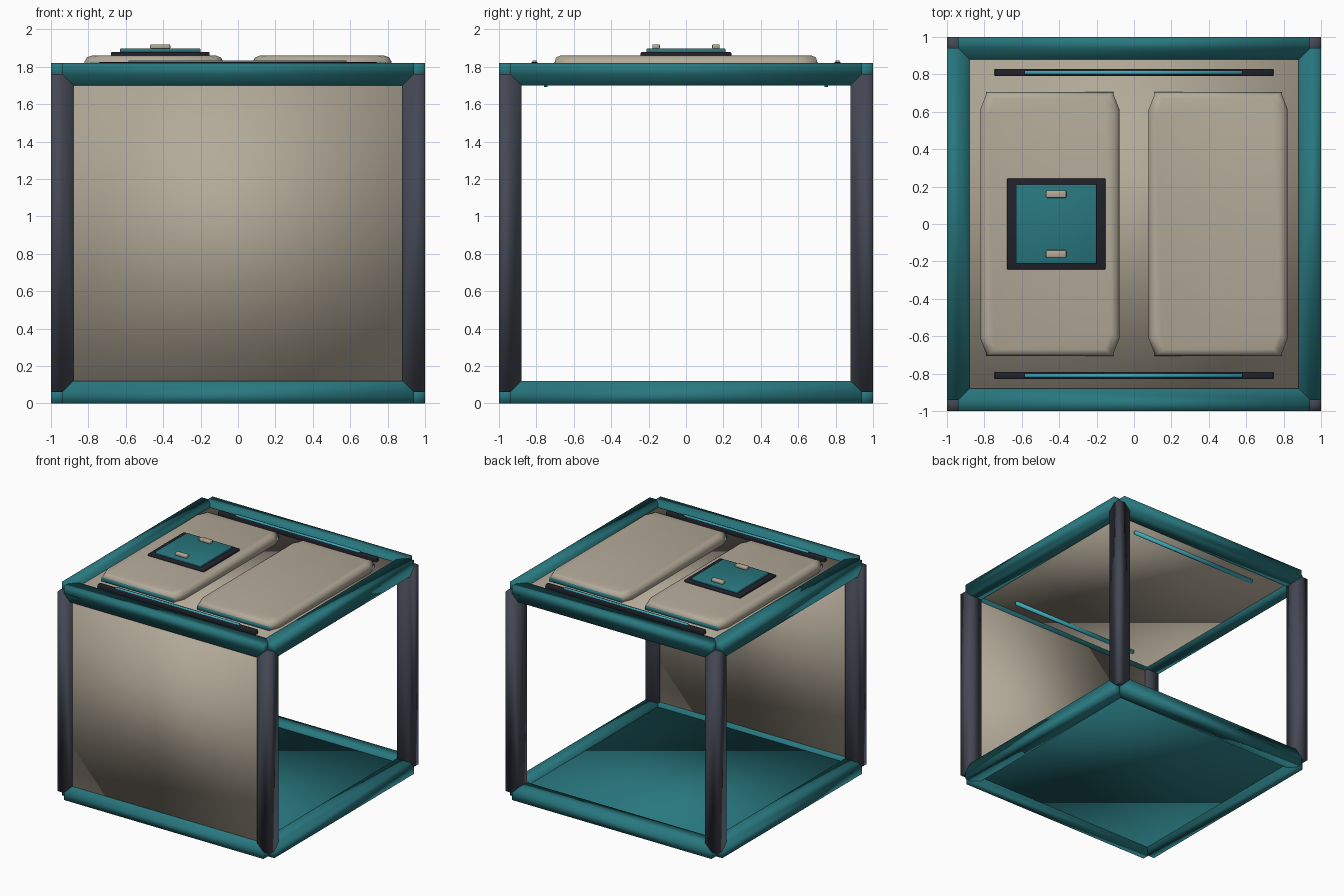
import bpy, bmesh

if "Cube" in bpy.data.objects:
    bpy.data.objects.remove(bpy.data.objects["Cube"])

def material(name, rgb):
    m = bpy.data.materials.new(name)
    m.diffuse_color = (*rgb, 1)
    m.use_nodes = True
    m.node_tree.nodes["Principled BSDF"].inputs["Base Color"].default_value = m.diffuse_color
    return m

TEAL = material("teal", (0.021, 0.185, 0.21))
BEIGE = material("beige", (0.45, 0.40, 0.315))
STEEL = material("dark steel", (0.058, 0.065, 0.088))
BLACK = material("near black", (0.015, 0.015, 0.024))
CYAN = material("light cyan", (0.05, 0.42, 0.52))

def finish(bm, name, mat):
    bmesh.ops.recalc_face_normals(bm, faces=bm.faces)
    for f in bm.faces:
        f.smooth = True
    me = bpy.data.meshes.new(name)
    bm.to_mesh(me)
    bm.free()
    me.materials.append(mat)
    ob = bpy.data.objects.new(name, me)
    bpy.context.collection.objects.link(ob)
    return ob

def box(name, lo, hi, mat, bevel=0.0):
    bm = bmesh.new()
    bmesh.ops.create_cube(bm, size=1)
    for v in bm.verts:
        v.co = [(lo[i] + hi[i]) / 2 + v.co[i] * (hi[i] - lo[i]) for i in range(3)]
    if bevel:
        bmesh.ops.bevel(bm, geom=bm.edges[:], offset=bevel, segments=2,
                        profile=0.5, affect='EDGES')
    return finish(bm, name, mat)

# Frame beam: square section, ends mitred on the inner half and cut short at the corner
HALF = (1.0, 1.0, 0.91)          # outer half sizes of the frame
W = 0.12                         # beam width
SECTION = [(0, 0), (0, 1), (0, 2), (2, 2), (2, 0), (1, 0)]   # steps inward of W/2

def beam(name, axis, s1, s2, mat):
    a1, a2 = [i for i in range(3) if i != axis]
    bm = bmesh.new()

    def vert(u, v, end):
        co = [0, 0, 0]
        co[a1] = s1 * (HALF[a1] - u * W / 2)
        co[a2] = s2 * (HALF[a2] - v * W / 2)
        co[axis] = end * (HALF[axis] - W / 2 * max(1, u, v))
        co[2] += HALF[2]
        return bm.verts.new(co)

    rings = []
    for end in (-1, 1):
        r = [vert(u, v, end) for u, v in SECTION]
        mid = vert(1, 1, end)
        bm.faces.new((r[0], r[1], mid, r[5]))
        bm.faces.new((r[1], r[2], r[3], mid))
        bm.faces.new((r[5], mid, r[3], r[4]))
        rings.append(r)
    for i in range(6):
        j = (i + 1) % 6
        bm.faces.new((rings[0][i], rings[0][j], rings[1][j], rings[1][i]))
    finish(bm, name, mat)

for s1 in (-1, 1):
    for s2 in (-1, 1):
        beam("cross_beam", 0, s1, s2, TEAL)
        beam("side_beam", 1, s1, s2, TEAL)
        beam("corner_post", 2, s1, s2, STEEL)

# Panels set into the frame
box("front_wall", (-0.9, -0.97, 0.1), (0.9, -0.91, 1.72), BEIGE)
box("floor_panel", (-0.9, -0.9, 0.03), (0.9, 0.9, 0.09), TEAL)
box("roof_panel", (-0.9, -0.9, 1.72), (0.9, 0.9, 1.79), BEIGE)

# Raised roof pads with clipped corners, on teal base plates
def pad(name, cx):
    bm = bmesh.new()
    rings = []
    for z, hx, hy in ((1.785, 0.372, 0.702), (1.825, 0.372, 0.702),
                      (1.85, 0.358, 0.695), (1.86, 0.33, 0.67)):
        pts = []
        for sx, sy in ((1, 1), (-1, 1), (-1, -1), (1, -1)):
            c = [(sx * hx, sy * (hy - 0.09)), (sx * (hx - 0.035), sy * hy)]
            pts += c if sx * sy > 0 else c[::-1]
        rings.append([bm.verts.new((cx + x, y, z)) for x, y in pts])
    for a, b in zip(rings, rings[1:]):
        for i in range(8):
            j = (i + 1) % 8
            bm.faces.new((a[i], a[j], b[j], b[i]))
    bm.faces.new(rings[0])
    bm.faces.new(rings[-1])
    finish(bm, name, BEIGE)

for cx in (-0.45, 0.45):
    pad("roof_pad", cx)
    box("pad_base", (cx - 0.34, -0.706, 1.785), (cx + 0.34, 0.706, 1.822), TEAL)

# Light strips on the roof and under the ceiling
for s in (-1, 1):
    y = 0.81 * s
    box("strip_housing", (-0.745, y - 0.02, 1.78), (0.745, y + 0.02, 1.824), BLACK, 0.006)
    box("roof_light", (-0.585, y - 0.01, 1.79), (0.58, y + 0.01, 1.834), CYAN)
    y = 0.75 * s
    box("ceiling_light", (-0.62, y - 0.01, 1.692), (0.62, y + 0.01, 1.73), CYAN)

# Hatch on the left pad
box("hatch_frame", (-0.68, -0.243, 1.85), (-0.152, 0.243, 1.878), BLACK, 0.006)
box("hatch_lid", (-0.632, -0.212, 1.87), (-0.2, 0.212, 1.897), TEAL, 0.006)
for s in (-1, 1):
    y = 0.16 * s
    box("hatch_handle", (-0.47, y - 0.02, 1.895), (-0.362, y + 0.02, 1.92), BEIGE, 0.006)
